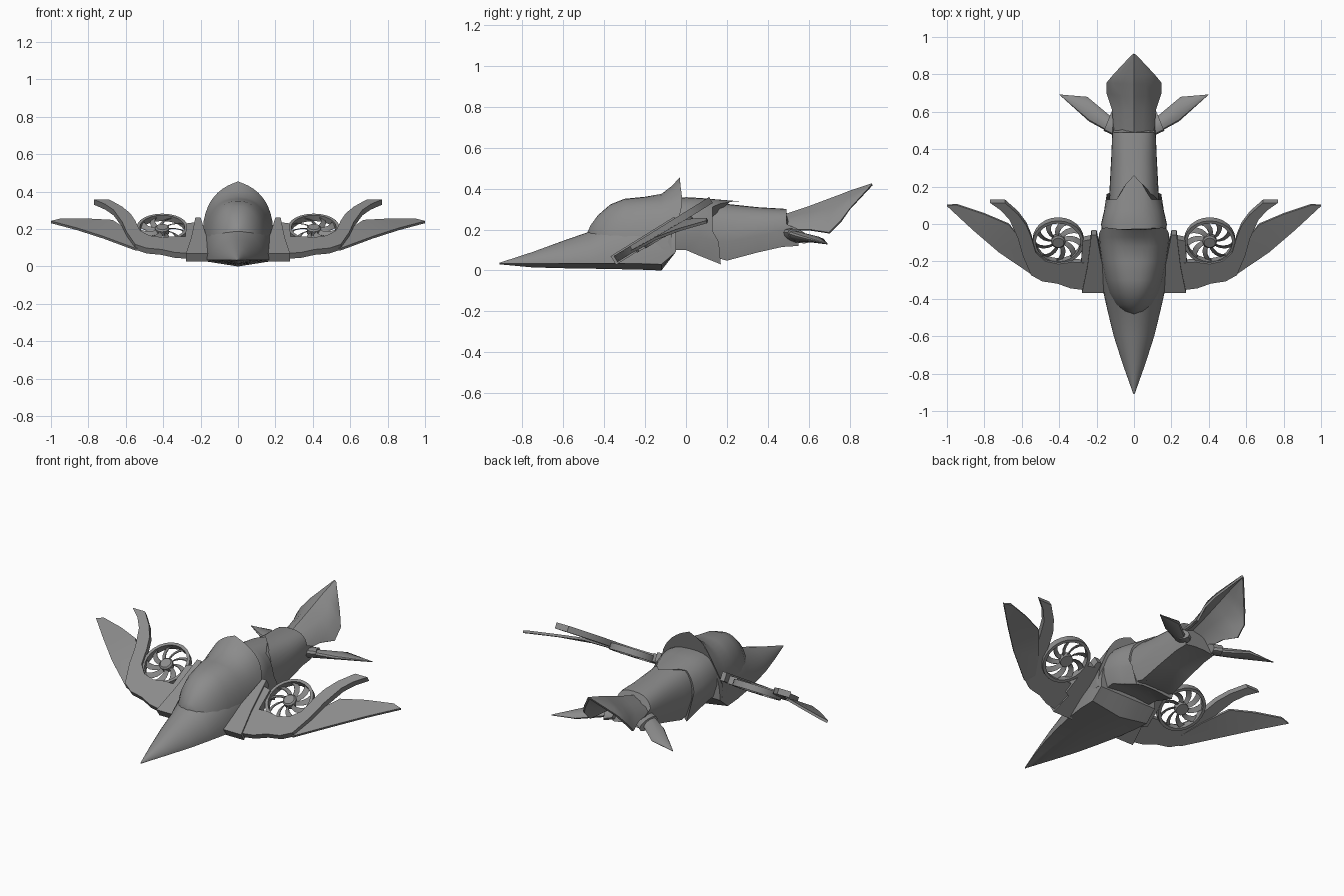
import bpy, bmesh
from math import sin, cos, pi, tan
from mathutils import Vector

if "Cube" in bpy.data.objects:
    bpy.data.objects.remove(bpy.data.objects["Cube"])

TILT, FAN = 0.555, Vector((0.405, -0.09, 0.195))
GREY = bpy.data.materials.new("dark_grey")
GREY.diffuse_color = (0.26, 0.26, 0.26, 1)
GREY.use_nodes = True
GREY.node_tree.nodes["Principled BSDF"].inputs["Base Color"].default_value = GREY.diffuse_color


def finish(name, bm, mirror=False, solid=0, angle=0.6):
    bmesh.ops.remove_doubles(bm, verts=bm.verts, dist=0.0005)
    bmesh.ops.recalc_face_normals(bm, faces=bm.faces)
    me = bpy.data.meshes.new(name)
    bm.to_mesh(me)
    bm.free()
    me.materials.append(GREY)
    ob = bpy.data.objects.new(name, me)
    bpy.context.collection.objects.link(ob)
    bpy.ops.object.select_all(action='DESELECT')
    ob.select_set(True)
    bpy.context.view_layer.objects.active = ob
    if solid:
        m = ob.modifiers.new("thickness", 'SOLIDIFY')
        m.thickness, m.offset = solid, 0
        bpy.ops.object.modifier_apply(modifier=m.name)
    bpy.ops.object.shade_smooth_by_angle(angle=angle)
    if mirror:
        ob.modifiers.new("mirror", 'MIRROR')
    return ob


def loft(name, rings, closed=True, cap=True, **kw):
    bm = bmesh.new()
    vs = [[bm.verts.new(p) for p in r] for r in rings]
    n = len(vs[0])
    for a, b in zip(vs, vs[1:]):
        for i in range(n if closed else n - 1):
            j = (i + 1) % n
            bm.faces.new((a[i], a[j], b[j], b[i]))
    if cap:
        bm.faces.new(vs[0])
        bm.faces.new(vs[-1])
    return finish(name, bm, **kw)


def plate(name, pts, t):
    bm = bmesh.new()
    f = bm.faces.new([bm.verts.new(p) for p in pts])
    bmesh.ops.triangulate(bm, faces=[f])
    return finish(name, bm, mirror=True, solid=t)


def on_wing(x, y, lift=0):
    return (x, y, FAN.z + tan(TILT) * (y - FAN.y) + lift)


def arch(y, w, zb, zt, px=1.0, pz=1.0, skew=lambda s: 0, n=20, peak=0):
    # half super-ellipse from right edge over the top to left edge, with optional pointed peak
    out = []
    for i in range(n + 1):
        a = pi * i / n
        c, s = cos(a), max(sin(a), 0)
        x = abs(c) ** px
        z = zb + (zt - zb) * s ** pz + peak * (1 - x)
        out.append((w * x * (1 if c >= 0 else -1), y + skew(s), z))
    return out


# Nose and lower hull: arched deck over a shallow V keel
hull = []
for y, w, zc, zt, zk, px, pz in [
        (-0.91, 0.003, 0.033, 0.038, 0.03, 1, 1), (-0.75, 0.06, 0.035, 0.09, 0.015, 1, 1.2),
        (-0.6, 0.108, 0.035, 0.145, 0.011, 1, 1.2), (-0.47, 0.14, 0.035, 0.19, 0.009, 1, 1.1),
        (-0.36, 0.165, 0.035, 0.25, 0.007, .85, 1), (-0.22, 0.185, 0.033, 0.31, 0.004, .7, 1),
        (-0.12, 0.19, 0.03, 0.33, 0.0, .6, 1), (-0.05, 0.188, 0.09, 0.33, 0.09, .6, 1)]:
    hull.append(arch(y, w, zc, zt, px, pz) + [(-w / 2, y, (zc + zk) / 2), (0, y, zk), (w / 2, y, (zc + zk) / 2)])
loft("nose_hull", hull)

# Canopy bubble flaring into a pointed crest
can = []
for y, w, zb, zt, px, pz in [
        (-0.48, 0.01, 0.16, 0.19, 1, 1), (-0.465, 0.06, 0.13, 0.222, 1, 1), (-0.43, 0.1, 0.12, 0.27, 1, 1),
        (-0.37, 0.134, 0.1, 0.322, .9, .9), (-0.3, 0.155, 0.1, 0.35, .85, .85),
        (-0.2, 0.175, 0.1, 0.36, .8, .8)]:
    can.append(arch(y, w, zb, zt, px, pz))
can += [arch(-0.12, 0.186, 0.1, 0.36, .75, .8, peak=.014),
        arch(-0.07, 0.19, 0.1, 0.372, .72, .75, peak=.04),
        arch(-0.03, 0.19, 0.14, 0.385, .72, .75, lambda s: 0.02 * sin(pi * s) - 0.06 * (1 - s) ** 2, peak=.07)]
loft("canopy_crest", can)


def tube(y, w, zb, zt, skew=lambda i: 0, drop=0):
    # rounded roof, straight sides, flat belly with dropped corners
    top = arch(y, w, zb + 0.08, zt, .75, .8, n=16)
    low = [(-w * .85, y, zb - drop), (-w * .3, y, zb + 0.01), (w * .3, y, zb + 0.01), (w * .85, y, zb - drop)]
    return [(p[0], p[1] + skew(i), p[2]) for i, p in enumerate(top + low)]


# Middle shell with a spiked rear edge
def spikes(i):
    if i > 16:
        return 0.04 if i in (17, 20) else 0.0
    return {8: 0.13, 7: 0.085, 9: 0.085, 6: 0.035, 10: 0.035}.get(i, 0.03 if i in (0, 16) else 0.0)


loft("mid_shell", [tube(-0.12, 0.16, 0.1, 0.345), tube(0.0, 0.176, 0.1, 0.358),
                   tube(0.07, 0.16, 0.085, 0.354, drop=.015),
                   tube(0.13, 0.146, 0.06, 0.338, spikes, drop=.03)])

# Rear body
loft("rear_body", [tube(0.05, 0.137, 0.09, 0.34), tube(0.2, 0.13, 0.06, 0.325, drop=.012),
                   tube(0.35, 0.122, 0.088, 0.309), tube(0.47, 0.117, 0.115, 0.302),
                   tube(0.49, 0.112, 0.12, 0.3, lambda i: 0.06 if i > 16 or i in (0, 16) else 0)])

# Ridged tail fan
tail = []
for ry, rz, ex, ey, ez in [(.45, .258, .1, .45, .2), (.6, .308, .112, .61, .197), (.68, .338, .142, .70, .183),
                           (.75, .364, .142, .757, .24), (.79, .38, .105, .80, .3), (.91, .42, .006, .905, .415)]:
    half = [(ex, ey, ez), (ex * .78, ey * .7 + ry * .3, ez * .6 + rz * .4),
            (ex * .42, ey * .3 + ry * .7, ez * .27 + rz * .73)]
    tail.append(half + [(0, ry, rz)] + [(-x, y, z) for x, y, z in reversed(half)])
loft("tail_fan", tail, closed=False, cap=False, solid=0.012)


# Tail stabilisers: flattened tapering fins in a sleeve
def lens(a, b, t):
    a, b = Vector(a), Vector(b)
    return [(a + b) / 2 + (a - b) / 2 * cos(k * pi / 6) + Vector((0, 0, t * sin(k * pi / 6))) for k in range(12)]


loft("tail_stabiliser", [lens((.11, .485, .18), (.09, .57, .155), .024), lens((.16, .505, .178), (.13, .58, .155), .025),
                         lens((.24, .548, .165), (.25, .68, .145), .018),
                         lens((.4, .692, .13), (.392, .692, .13), .003)], mirror=True)
loft("stabiliser_sleeve", [lens((.1, .47, .187), (.08, .575, .155), .032),
                           lens((.162, .498, .185), (.118, .605, .15), .031)], mirror=True)

# Wing root fairing and connecting strip
plate("wing_root", [on_wing(*p, .018) for p in [(.15, -.355), (.278, -.355), (.25, -.22), (.228, -.045),
                                                (.2, -.045), (.17, -.2)]], 0.05)
plate("root_strip", [on_wing(*p, .01) for p in [(.262, -.25), (.285, -.24), (.275, -.08), (.225, -.07), (.225, -.2)]], 0.045)

# Curved wing frame sweeping round the fan to a raised tip
plate("wing_frame", [on_wing(*p, .018) for p in [
    (.26, -.345), (.34, -.335), (.41, -.31), (.49, -.298), (.55, -.265), (.595, -.16), (.62, -.07), (.665, .03),
    (.71, .08), (.77, .122), (.69, .122), (.62, .06), (.575, .0), (.55, -.06), (.525, -.145), (.475, -.19),
    (.405, -.205), (.33, -.195), (.25, -.2)]], 0.034)

# Outer wing blade
plate("outer_wing", [(.47, -.285, .085), (.55, -.265, .092), (.72, -.15, .155), (.86, -.03, .2), (1, .1, .237),
                     (.95, .105, .25), (.8, .055, .25), (.67, .0, .243), (.57, -.12, .175)], 0.014)


# Fan: ring, hub and curved blades on the tilted wing plane
def fan_pt(u, v, w):
    return FAN + Vector((u, v * cos(TILT) - w * sin(TILT), v * sin(TILT) + w * cos(TILT)))


def circle(r, w, n=24):
    return [fan_pt(r * cos(2 * pi * k / n), r * sin(2 * pi * k / n), w) for k in range(n)]


loft("fan_ring", [circle(r, w) for r, w in [(.137, -.018), (.137, .018), (.12, .018), (.12, -.018), (.137, -.018)]],
     cap=False, mirror=True)
loft("fan_hub", [circle(r, w, 16) for r, w in [(.036, -.02), (.038, .012), (.03, .02)]], mirror=True)

bm = bmesh.new()
for k in range(9):
    rows = []
    for s in range(5):
        r = 0.03 + 0.0235 * s
        a = 2 * pi * k / 9 + 0.5 * (s / 4) ** 1.5
        h = (0.008 + 0.0025 * s) / r
        rows.append([bm.verts.new(fan_pt(r * cos(a + d * h), r * sin(a + d * h), d * 0.008)) for d in (-1, 1)])
    for p, q in zip(rows, rows[1:]):
        bm.faces.new((p[0], p[1], q[1], q[0]))
finish("fan_blades", bm, mirror=True, solid=0.004)
